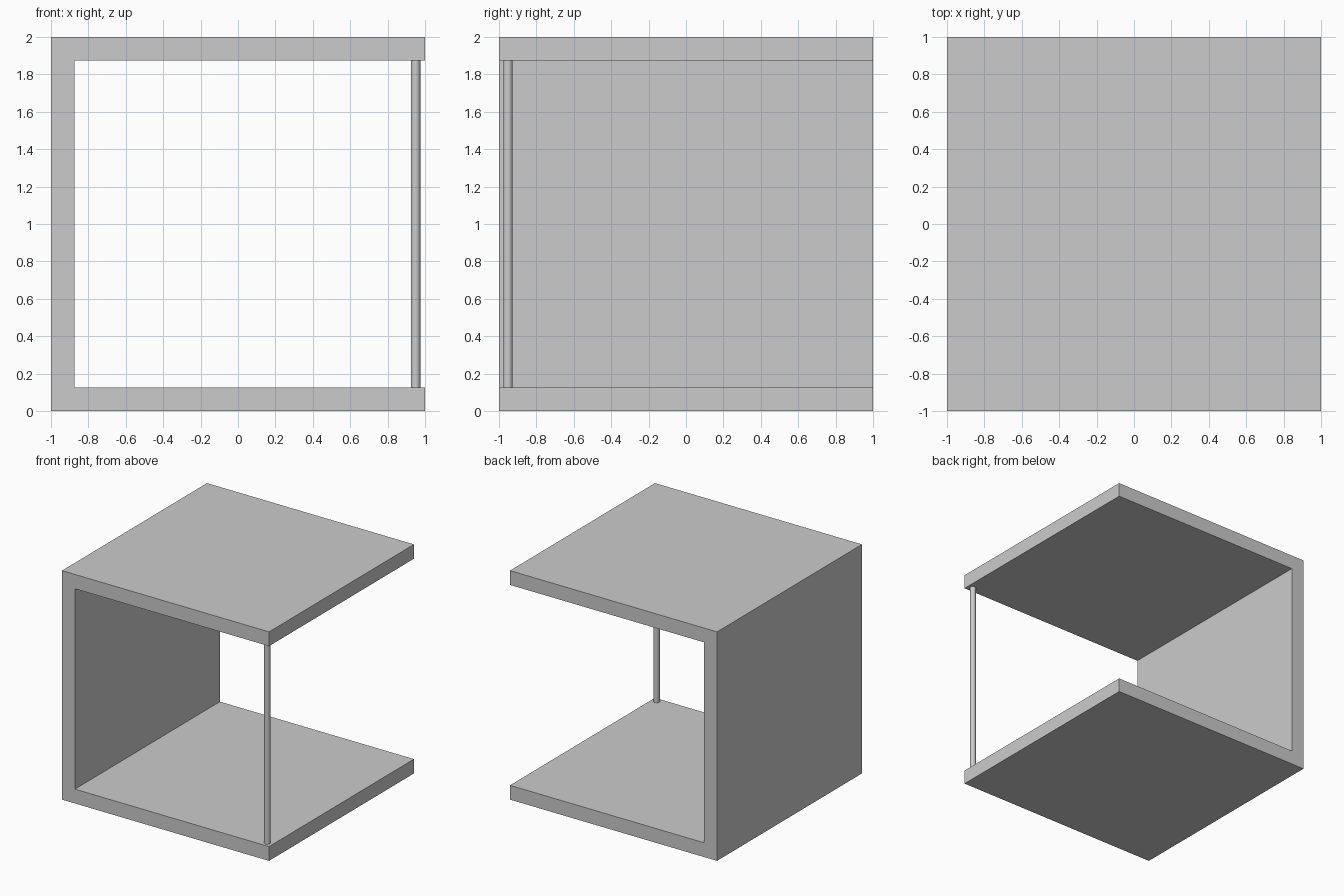
import bpy, bmesh

if "Cube" in bpy.data.objects:
    bpy.data.objects.remove(bpy.data.objects["Cube"])

T = 0.125  # board thickness

# C-shaped shell: side profile extruded from front to back
profile = [(-1, 0), (1, 0), (1, T), (-1 + T, T),
           (-1 + T, 2 - T), (1, 2 - T), (1, 2), (-1, 2)]
bm = bmesh.new()
face = bm.faces.new([bm.verts.new((x, -1, z)) for x, z in profile])
ext = bmesh.ops.extrude_face_region(bm, geom=[face])
verts = [v for v in ext["geom"] if isinstance(v, bmesh.types.BMVert)]
bmesh.ops.translate(bm, verts=verts, vec=(0, 2, 0))
bmesh.ops.recalc_face_normals(bm, faces=bm.faces)
mesh = bpy.data.meshes.new("table_shell")
bm.to_mesh(mesh)
bm.free()
bpy.context.collection.objects.link(bpy.data.objects.new("table_shell", mesh))

# Thin round post supporting the open front corner
bpy.ops.mesh.primitive_cylinder_add(vertices=32, radius=0.025, depth=2 - 2 * T,
                                    location=(0.95, -0.952, 1))
bpy.context.object.name = "corner_post"
bpy.ops.object.shade_smooth_by_angle()
